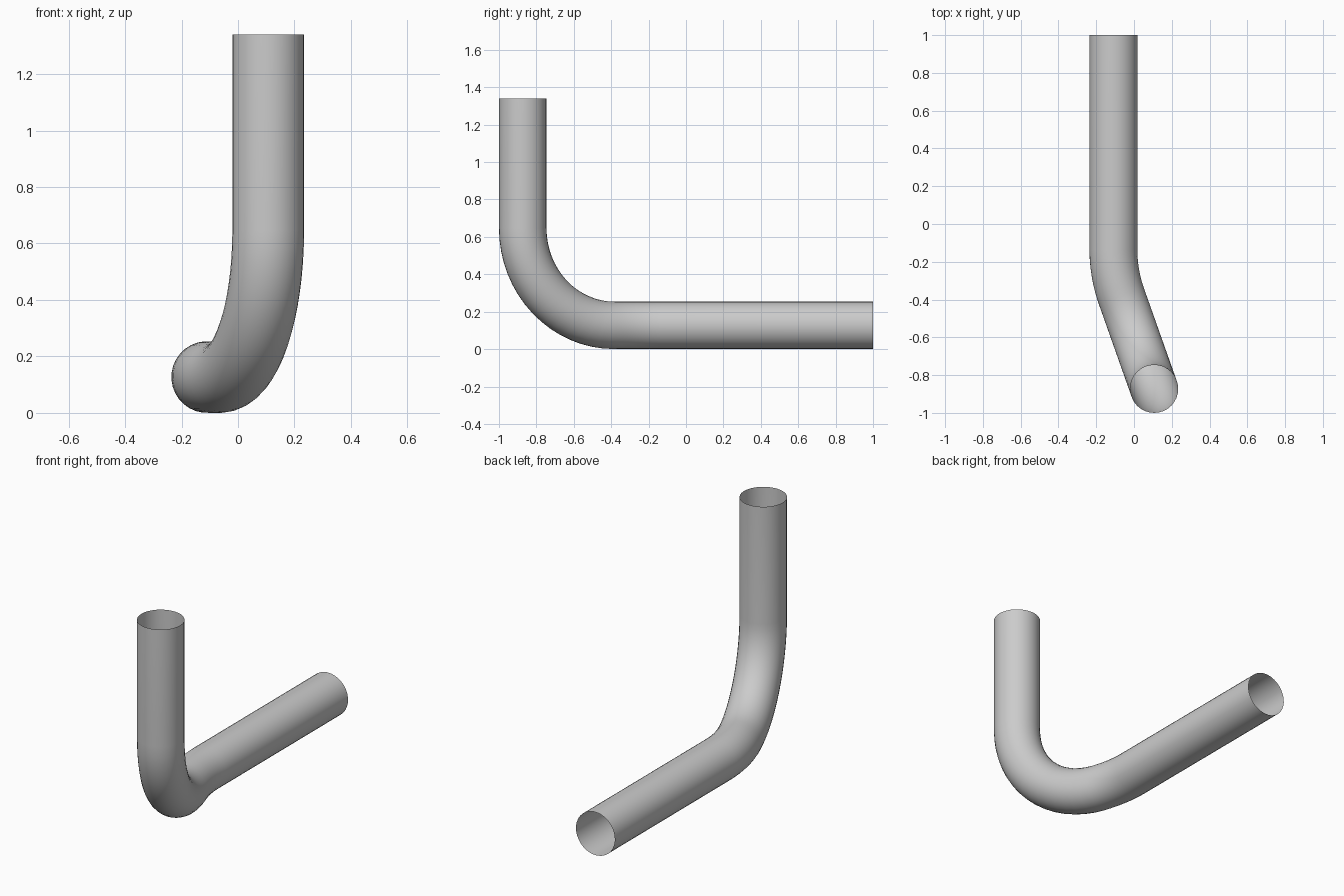
import bpy, bmesh, math
from mathutils import Vector, Matrix

cube = bpy.data.objects.get("Cube")
if cube:
    bpy.data.objects.remove(cube, do_unlink=True)

RADIUS, SIDES = 0.127, 32
ELBOW = 0.52                      # radius of the upright elbow
YAW = math.radians(19.5)          # sideways turn between elbow and long run
TOP = Vector((0.107, -0.873, 1.34))
AXIS_Z = RADIUS
LONG_X = -0.109

mat = bpy.data.materials.new("grey metal")
mat.use_nodes = True
colour = (0.6, 0.6, 0.6, 1.0)
mat.diffuse_color = colour
mat.node_tree.nodes["Principled BSDF"].inputs["Base Color"].default_value = colour


def arc(start, direction, turn_to, radius, angle, steps):
    """Points and tangents of an arc leaving start and bending toward turn_to."""
    out = []
    for i in range(steps + 1):
        a = angle * i / steps
        point = start + radius * (math.sin(a) * direction + (1 - math.cos(a)) * turn_to)
        out.append((point, math.cos(a) * direction + math.sin(a) * turn_to))
    return out


# Centre line: upright run, elbow, sideways bend, long run
down = Vector((0, 0, -1))
slant = Vector((-math.sin(YAW), math.cos(YAW), 0))
side = Vector((math.cos(YAW), math.sin(YAW), 0))
path = [(TOP, down)]
path += arc(Vector((TOP.x, TOP.y, AXIS_Z + ELBOW)), down, slant, ELBOW, math.pi / 2, 16)
end = path[-1][0]
bend_radius = (end.x - LONG_X) / (1 - math.cos(YAW))
path += arc(end, slant, side, bend_radius, YAW, 6)[1:]
path.append((Vector((LONG_X, 1, AXIS_Z)), Vector((0, 1, 0))))

# Sweep an open ring along the centre line
bm = bmesh.new()
normal = Vector((1, 0, 0))
rings = []
for point, tangent in path:
    normal = (normal - normal.dot(tangent) * tangent).normalized()
    binormal = tangent.cross(normal)
    ring = []
    for i in range(SIDES):
        a = math.tau * i / SIDES
        ring.append(bm.verts.new(point + RADIUS * (math.cos(a) * normal + math.sin(a) * binormal)))
    rings.append(ring)
for r0, r1 in zip(rings, rings[1:]):
    for i in range(SIDES):
        j = (i + 1) % SIDES
        bm.faces.new((r0[i], r0[j], r1[j], r1[i]))
bmesh.ops.recalc_face_normals(bm, faces=bm.faces)

mesh = bpy.data.meshes.new("bent_pipe")
bm.to_mesh(mesh)
bm.free()
mesh.materials.append(mat)
mesh.shade_smooth()
pipe = bpy.data.objects.new("bent_pipe", mesh)
bpy.context.collection.objects.link(pipe)
